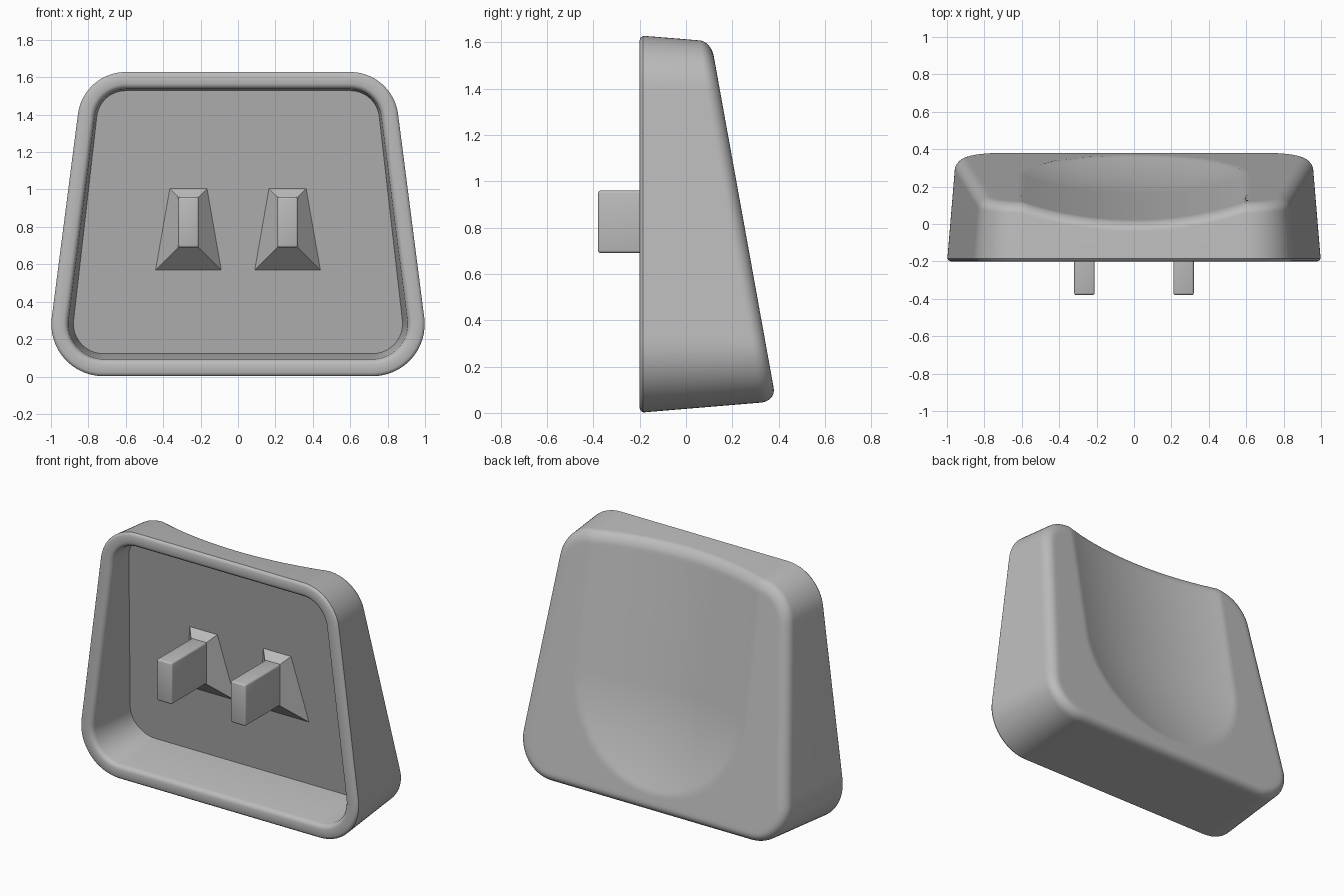
import bpy, bmesh, math
from mathutils import Vector

if "Cube" in bpy.data.objects:
    bpy.data.objects.remove(bpy.data.objects["Cube"], do_unlink=True)

GREY = (0.5, 0.5, 0.5, 1)
mat = bpy.data.materials.new("grey_plastic")
mat.use_nodes = True
mat.diffuse_color = GREY
mat.node_tree.nodes["Principled BSDF"].inputs["Base Color"].default_value = GREY

FRONT = -0.2      # open rim
TAPER = 0.085     # wall draft
ROUND = 0.065     # fillet around the dished face
DISH_HALF, DISH_R, DISH_Z = 0.6, 1.9, 0.77


def finish(bm, name, angle):
    bmesh.ops.recalc_face_normals(bm, faces=bm.faces)
    me = bpy.data.meshes.new(name)
    bm.to_mesh(me)
    bm.free()
    me.materials.append(mat)
    ob = bpy.data.objects.new(name, me)
    bpy.context.collection.objects.link(ob)
    bpy.ops.object.select_all(action='DESELECT')
    bpy.context.view_layer.objects.active = ob
    ob.select_set(True)
    bpy.ops.object.shade_smooth_by_angle(angle=math.radians(angle))
    return ob


def floor_y(z):
    return 0.2 - 0.175 * z


def back_y(x, z):
    """Sloping back plane with a round-ended trough pressed into it."""
    d = abs(x) if z > DISH_Z else math.hypot(x, z - DISH_Z)
    y = 0.398 - 0.1806 * z
    if d < DISH_HALF:
        y -= math.sqrt(DISH_R**2 - d * d) - math.sqrt(DISH_R**2 - DISH_HALF**2)
    return y


def outline():
    """Rounded trapezoid as (point, outward normal) pairs in x, z."""
    low, high = (Vector((0.72, 0.28)), 0.28), (Vector((0.6, 1.37)), 0.26)
    side = 7.33
    half = []
    for (c, r), a0, a1 in ((low, -90, side), (high, side, 90)):
        for i in range(17):
            a = math.radians(a0 + (a1 - a0) * i / 16)
            n = Vector((math.cos(a), math.sin(a)))
            half.append((c + n * r, n))
    mirror = [(Vector((-p.x, p.y)), Vector((-n.x, n.y))) for p, n in reversed(half)]
    corners = half + mirror
    pts = []
    for i, (p, n) in enumerate(corners):
        pts.append((p, n))
        q = corners[(i + 1) % len(corners)][0]
        steps = max(1, round((q - p).length / 0.04))
        pts += [(p.lerp(q, k / steps), n) for k in range(1, steps)]
    return pts


def add_ring(bm, coords):
    return [bm.verts.new(c) for c in coords]


def bridge(bm, a, b):
    for i in range(len(a)):
        j = (i + 1) % len(a)
        bm.faces.new((a[i], a[j], b[j], b[i]))


# Hollow cap body: cavity, rim, outer wall, fillet and dished back
base = outline()
rings = []


def inset_ring(inset, y):
    coords = []
    for p, n in base:
        q = p - n * inset
        coords.append((q.x, y, q.y))
    return coords


floor = []
for p, n in base:
    q = p - n * 0.115
    q = p - n * (0.093 + TAPER * (floor_y(q.y) + 0.17))
    floor.append((q.x, floor_y(q.y), q.y))
rings.append(floor)
for inset, y in ((0.093, -0.17), (0.089, -0.183), (0.08, -0.195), (0.066, FRONT),
                 (0.02, FRONT), (0.009, -0.195), (0.002, -0.185)):
    rings.append(inset_ring(inset, y))
for k in range(9):
    a = math.radians(90 * k / 8)
    coords = []
    for p, n in base:
        e = p - n * (ROUND + 0.04)
        top = back_y(e.x, e.y)
        inset = TAPER * (top - ROUND - FRONT) + ROUND * (1 - math.cos(a))
        q = p - n * inset
        # the fillet eases onto the sloping face
        y = top - ROUND * (1 - math.sin(a))
        y += (back_y(q.x, q.y) - top) * math.sin(a)
        coords.append((q.x, y, q.y))
    rings.append(coords)
edge, mid, STEPS = rings[-1], Vector((0, 0.85)), 44
for k in range(1, STEPS):
    s = 1 - k / STEPS
    coords = []
    for x, _, z in edge:
        q = mid.lerp(Vector((x, z)), s)
        coords.append((q.x, back_y(q.x, q.y), q.y))
    rings.append(coords)

bm = bmesh.new()
loops = [add_ring(bm, r) for r in rings]
for a, b in zip(loops, loops[1:]):
    bridge(bm, a, b)
bm.faces.new(loops[0])
tip = bm.verts.new((mid.x, back_y(*mid), mid.y))
last = loops[-1]
for i in range(len(last)):
    bm.faces.new((last[i], last[(i + 1) % len(last)], tip))
finish(bm, "cap_body", 35)

# Two mounting prongs, each with a flared foot on the cavity floor
Z0, Z1, HALF, FOOT = 0.69, 0.96, 0.055, -0.025
for name, cx in (("right", -0.265), ("left", 0.265)):
    bm = bmesh.new()
    bmesh.ops.create_cube(bm, size=1)
    for v in bm.verts:
        v.co = (cx + v.co.x * 2 * HALF, -0.18 + v.co.y * 0.4,
                (Z0 + Z1) / 2 + v.co.z * (Z1 - Z0))
    bmesh.ops.bevel(bm, geom=bm.edges[:], offset=0.012, segments=3,
                    profile=0.5, affect='EDGES')
    finish(bm, name + "_prong", 35)

    low = (floor_y(Z0) - FOOT) / (1 - 0.175)
    high = (floor_y(Z1) - FOOT) / (1 + 0.175)
    bm = bmesh.new()
    near, far = [], []
    for sx, z, spread, sz in ((-1, Z0, low, -1), (1, Z0, low, -1),
                              (1, Z1, high, 1), (-1, Z1, high, 1)):
        near.append((cx + sx * HALF, FOOT, z))
        far.append((cx + sx * (HALF + spread), FOOT + spread + 0.005, z + sz * spread))
    a, b = add_ring(bm, near), add_ring(bm, far)
    bridge(bm, a, b)
    bm.faces.new(a)
    bm.faces.new(b)
    finish(bm, name + "_prong_foot", 10)
